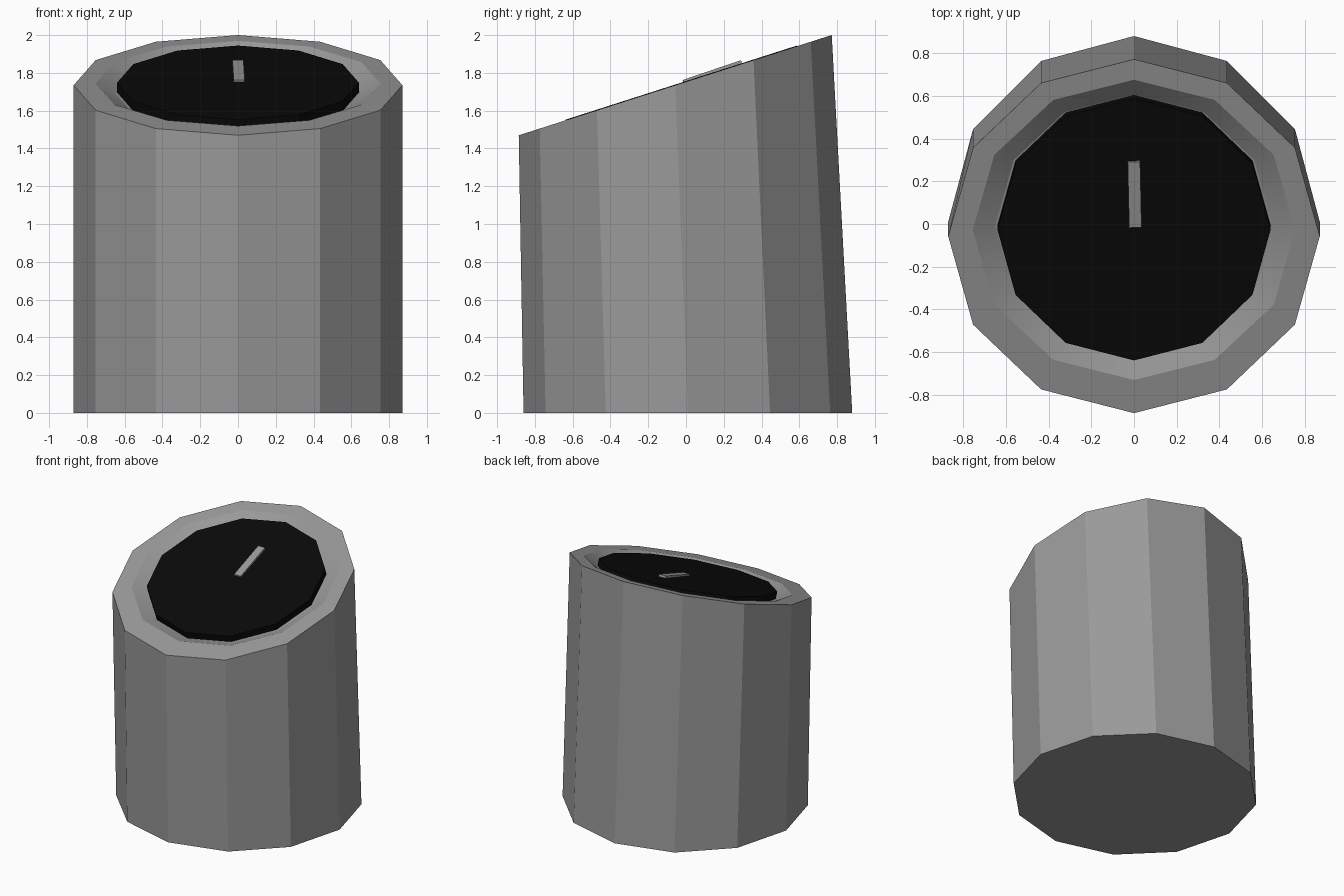
import bpy, bmesh, math
from mathutils import Matrix, Vector

if "Cube" in bpy.data.objects:
    bpy.data.objects.remove(bpy.data.objects["Cube"])

SIDES = 12
TILT = math.atan(0.53 / 1.655)


def material(name, v):
    m = bpy.data.materials.new(name)
    m.diffuse_color = (v, v, v, 1)
    m.use_nodes = True
    m.node_tree.nodes["Principled BSDF"].inputs["Base Color"].default_value = m.diffuse_color
    return m


grey = material("mid grey", 0.32)
black = material("black", 0.003)

# frame of the slanted top: local z is the slope normal
SLOPE = Matrix.Translation((0, -0.057, 1.735)) @ Matrix.Rotation(TILT, 4, 'X')


def ring(bm, rx, ry, cy, z, mat=Matrix.Identity(4)):
    pts = []
    for i in range(SIDES):
        a = 2 * math.pi * i / SIDES
        pts.append(bm.verts.new(mat @ Vector((rx * math.cos(a), cy + ry * math.sin(a), z))))
    return pts


def loft(name, rings, mat):
    """rings: list of (rx, ry, centre y, z, frame), joined and capped."""
    bm = bmesh.new()
    loops = [ring(bm, *r) for r in rings]
    for a, b in zip(loops, loops[1:]):
        for i in range(SIDES):
            j = (i + 1) % SIDES
            bm.faces.new((a[i], a[j], b[j], b[i]))
    bm.faces.new(loops[0][::-1])
    bm.faces.new(loops[-1])
    return finish(name, bm, mat)


def finish(name, bm, mat):
    me = bpy.data.meshes.new(name)
    bm.to_mesh(me)
    bm.free()
    me.materials.append(mat)
    ob = bpy.data.objects.new(name, me)
    bpy.context.collection.objects.link(ob)
    return ob


# body with slanted rim and dished recess
body = loft("body", [
    (0.87, 0.87, 0.01, 0, Matrix.Identity(4)),
    (0.87, 0.87, 0, 0, SLOPE),
    (0.755, 0.738, 0.031, 0, SLOPE),
    (0.65, 0.645, 0.034, -0.055, SLOPE),
], grey)
# soft shading only on the rim and dish
for k, p in enumerate(body.data.polygons):
    p.use_smooth = 2 * SIDES <= k < 3 * SIDES

# black dial plate sitting in the dish
loft("dial", [
    (0.64, 0.644, 0.034, -0.05, SLOPE),
    (0.64, 0.644, 0.034, 0.003, SLOPE),
], black)

# pointer lying on the dial, turned very slightly
bm = bmesh.new()
bmesh.ops.create_cube(bm, size=1)
frame = (SLOPE @ Matrix.Translation((0.003, 0.209, 0.006))
         @ Matrix.Rotation(math.radians(1.2), 4, 'Z')
         @ Matrix.Rotation(math.radians(1), 4, 'X')
         @ Matrix.Diagonal((0.058, 0.325, 0.022, 1)))
bmesh.ops.transform(bm, matrix=frame, verts=bm.verts)
finish("pointer", bm, grey)
